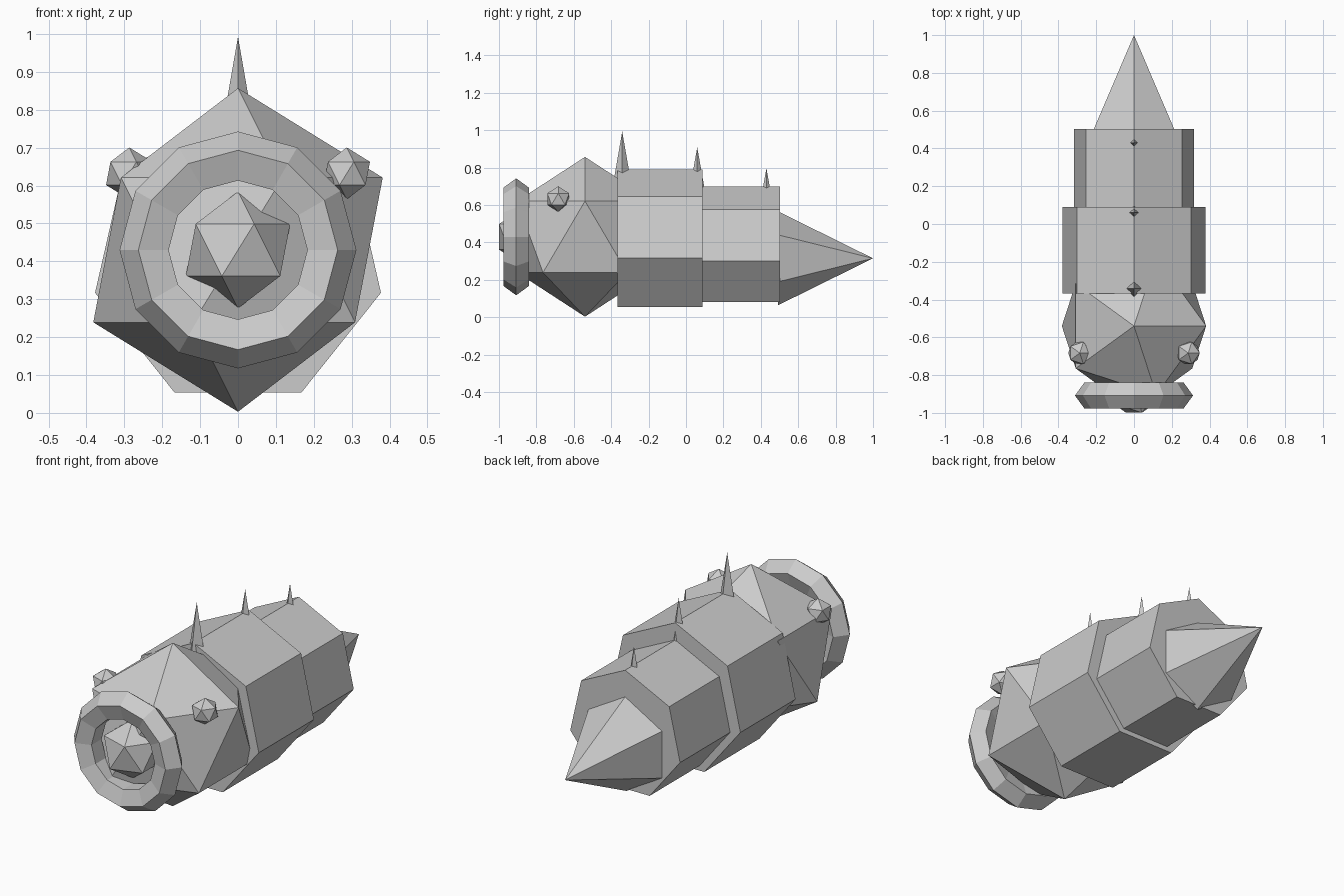
import bpy
from math import radians

if "Cube" in bpy.data.objects:
    bpy.data.objects.remove(bpy.data.objects["Cube"])

QUARTER = radians(90)


def name(label):
    bpy.context.object.name = label


def ball(label, loc, r):
    bpy.ops.mesh.primitive_ico_sphere_add(subdivisions=1, radius=r, location=loc)
    name(label)


def segment(label, y0, y1, z, r):
    # seven-sided drum lying along y, one ridge on top
    bpy.ops.mesh.primitive_cylinder_add(vertices=7, radius=r, depth=y1 - y0,
                                        location=(0, (y0 + y1) / 2, z),
                                        rotation=(QUARTER, 0, 0))
    name(label)


def spike(label, y, base, tip, r):
    bpy.ops.mesh.primitive_cone_add(vertices=4, radius1=r, radius2=0, depth=tip - base,
                                    location=(0, y, (base + tip) / 2))
    name(label)


# Head, eyes and mouth
ball("head", (0, -0.54, 0.43), 0.427)
for side, label in ((-1, "eye_left"), (1, "eye_right")):
    ball(label, (side * 0.287, -0.683, 0.632), 0.0685)
ball("mouth_core", (0, -0.868, 0.43), 0.154)
bpy.ops.mesh.primitive_torus_add(major_segments=12, minor_segments=5,
                                 major_radius=0.241, minor_radius=0.0715,
                                 location=(0, -0.908, 0.43), rotation=(QUARTER, 0, 0))
name("mouth_ring")

# Body
segment("body_front", -0.367, 0.089, 0.403, 0.387)
segment("body_rear", 0.07, 0.503, 0.374, 0.326)

# Tail cone pointing backwards
bpy.ops.mesh.primitive_cone_add(vertices=6, radius1=0.251, radius2=0, depth=0.508,
                                location=(0, 0.746, 0.315), rotation=(-QUARTER, 0, 0))
name("tail")

# Back spikes, shrinking towards the tail
spike("spike_front", -0.341, 0.74, 0.993, 0.044)
spike("spike_middle", 0.06, 0.69, 0.908, 0.039)
spike("spike_rear", 0.43, 0.68, 0.797, 0.021)
